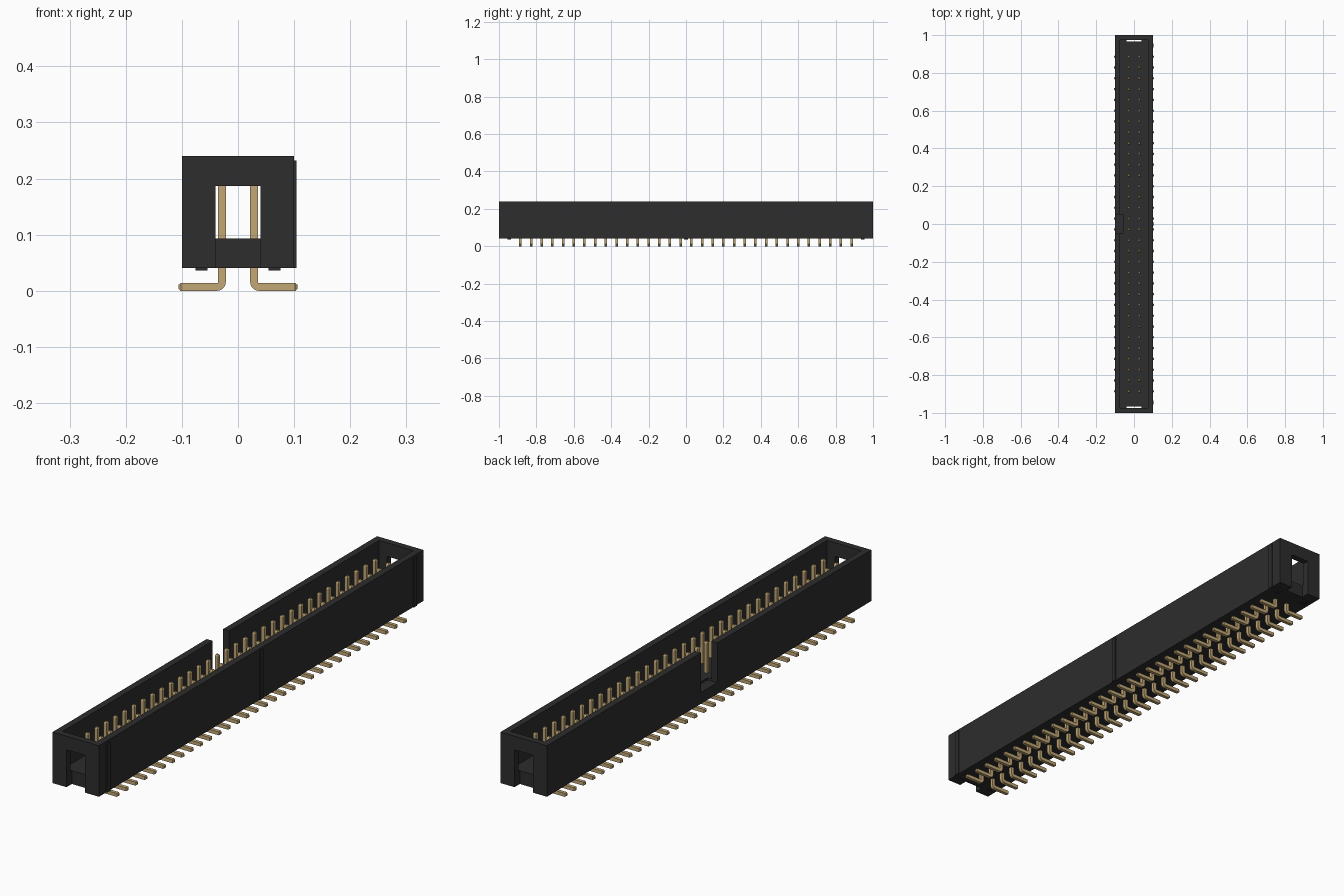
import bpy, bmesh, math
from mathutils import Vector

if "Cube" in bpy.data.objects:
    bpy.data.objects.remove(bpy.data.objects["Cube"], do_unlink=True)


def material(name, rgb, rough):
    m = bpy.data.materials.new(name)
    m.use_nodes = True
    m.diffuse_color = (*rgb, 1)
    bsdf = next(n for n in m.node_tree.nodes if n.type == 'BSDF_PRINCIPLED')
    bsdf.inputs["Base Color"].default_value = (*rgb, 1)
    bsdf.inputs["Roughness"].default_value = rough
    return m


BLACK = material("black plastic", (0.026, 0.026, 0.026), 0.6)
GOLD = material("pale gold", (0.54, 0.39, 0.18), 0.4)


def new_object(name, bm, mat):
    bmesh.ops.recalc_face_normals(bm, faces=bm.faces)
    me = bpy.data.meshes.new(name)
    bm.to_mesh(me)
    bm.free()
    me.materials.append(mat)
    ob = bpy.data.objects.new(name, me)
    bpy.context.collection.objects.link(ob)
    return ob


def box(name, x, y, z, mat=BLACK):
    """Box from (min, max) ranges on each axis."""
    bm = bmesh.new()
    bmesh.ops.create_cube(bm, size=1)
    for v in bm.verts:
        v.co = [r[0] if c < 0 else r[1] for c, r in zip(v.co, (x, y, z))]
    return new_object(name, bm, mat)


def cut(target, cutter):
    mod = target.modifiers.new("cut", 'BOOLEAN')
    mod.operation = 'DIFFERENCE'
    mod.solver = 'EXACT'
    mod.object = cutter
    bpy.context.view_layer.objects.active = target
    bpy.ops.object.modifier_apply(modifier=mod.name)
    bpy.data.objects.remove(cutter, do_unlink=True)


# Shrouded housing: open-topped box, end windows and key slot
BOTTOM, FLOOR, TOP = 0.041, 0.093, 0.24
housing = box("housing", (-0.1, 0.1), (-1, 1), (BOTTOM, TOP))
cut(housing, box("cavity_cutter", (-0.074, 0.074), (-0.975, 0.975), (FLOOR, 0.3)))
for s in (-1, 1):
    y = sorted((s * 0.967, s * 1.1))
    cut(housing, box("window_cutter", (-0.04, 0.04), y, (0, 0.187)))
cut(housing, box("slot_cutter", (-0.2, -0.058), (-0.05, 0.05), (0.085, 0.3)))

# Side ribs and standoff feet at both ends and the middle
for place, y in (("front", -0.945), ("middle", 0), ("back", 0.945)):
    span = (y - 0.01, y + 0.01)
    box(place + "_rib", (0.098, 0.104), span, (BOTTOM, 0.232))
    for side, s in (("left", 1), ("right", -1)):
        x = sorted((s * 0.054, s * 0.076))
        box(f"{place}_{side}_foot", x, span, (0.036, BOTTOM + 0.004))

# Bent square pin: swept section with tapered tips, repeated and mirrored
ROWS = 32
PITCH = 2 / 35
HALF = 0.0068
PIN_X = PITCH / 2
BEND = 0.0085
path = [(0.106, HALF, 0.55), (0.102, HALF, 1)]
for i in range(6):
    a = math.radians(270 - 18 * i)
    path.append((PIN_X + BEND + BEND * math.cos(a),
                 HALF + BEND + BEND * math.sin(a), 1))
path += [(PIN_X, 0.209, 1), (PIN_X, 0.214, 0.55)]

bm = bmesh.new()
rings = []
y0 = -PITCH * (ROWS - 1) / 2
for i, (x, z, scale) in enumerate(path):
    a, b = path[max(i - 1, 0)], path[min(i + 1, len(path) - 1)]
    t = Vector((b[0] - a[0], 0, b[1] - a[1])).normalized()
    n = Vector((-t.z, 0, t.x))
    if i == 2:
        n = Vector((0, 0, -1))
    if i == 7:
        n = Vector((-1, 0, 0))
    h = HALF * scale
    c = Vector((x, y0, z))
    rings.append([bm.verts.new(c + n * u * h + Vector((0, v * h, 0)))
                  for u, v in ((-1, -1), (1, -1), (1, 1), (-1, 1))])
for r, q in zip(rings, rings[1:]):
    for k in range(4):
        bm.faces.new((r[k], r[(k + 1) % 4], q[(k + 1) % 4], q[k]))
bm.faces.new(rings[0])
bm.faces.new(rings[-1])
pins = new_object("pins", bm, GOLD)

arr = pins.modifiers.new("rows", 'ARRAY')
arr.count = ROWS
arr.use_relative_offset = False
arr.use_constant_offset = True
arr.constant_offset_displace = (0, PITCH, 0)
mir = pins.modifiers.new("mirror", 'MIRROR')
mir.use_axis = (True, False, False)
mir.use_clip = False
